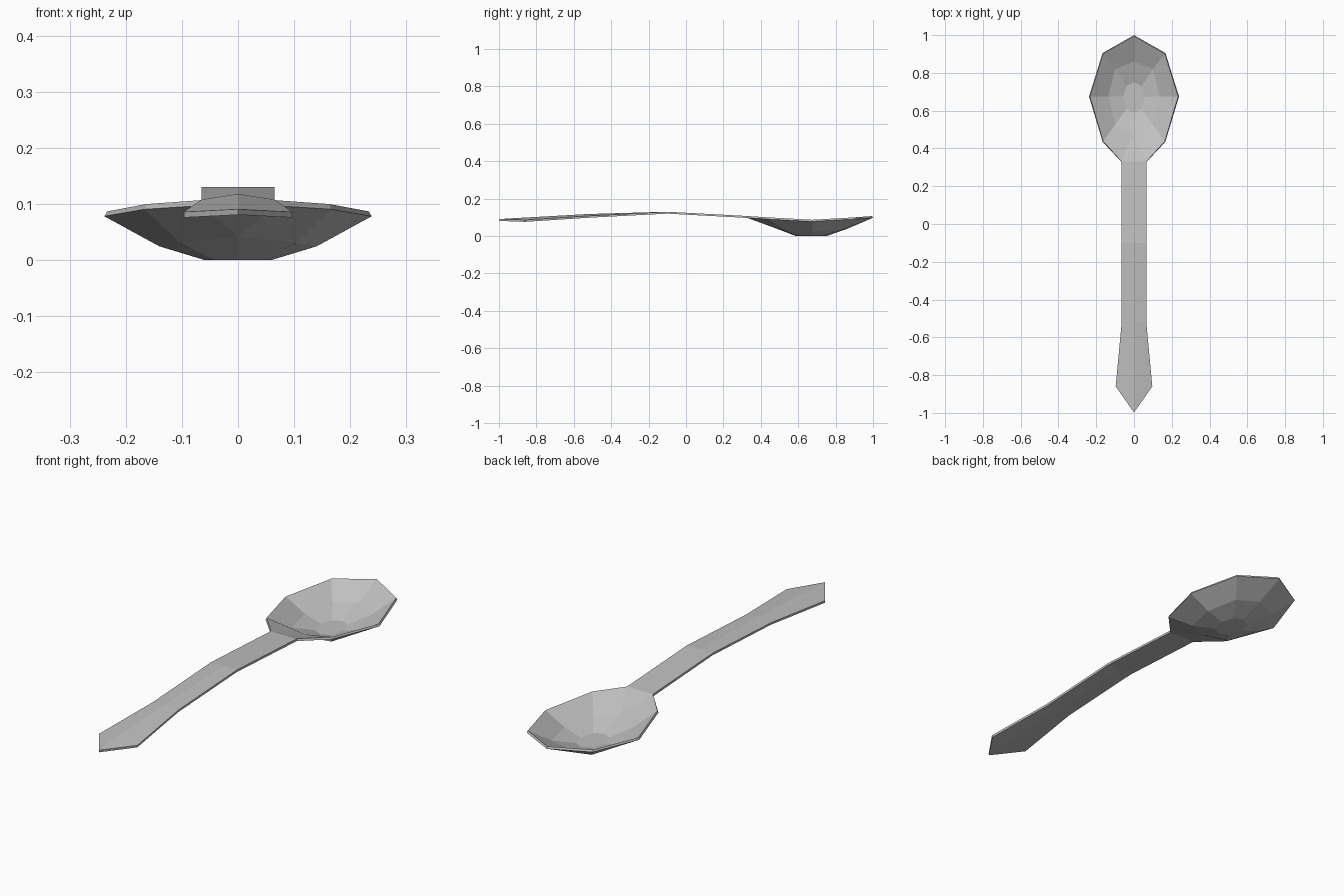
import bpy
import bmesh

cube = bpy.data.objects.get("Cube")
if cube:
    bpy.data.objects.remove(cube, do_unlink=True)

steel = bpy.data.materials.new("grey_metal")
steel.use_nodes = True
grey = (0.53, 0.53, 0.53, 1)
steel.diffuse_color = grey
steel.node_tree.nodes["Principled BSDF"].inputs["Base Color"].default_value = grey

bm = bmesh.new()


def points(coords):
    return [bm.verts.new(c) for c in coords]


def top_face(verts):
    """Add a face whose normal points up."""
    face = bm.faces.new(verts)
    face.normal_update()
    if face.normal.z < 0:
        face.normal_flip()


def strip(a, b):
    """Bridge two rows of points with quads."""
    for i in range(len(a) - 1):
        top_face([a[i], a[i + 1], b[i + 1], b[i]])


# Bowl: half rings from the far end round to the handle side
rim = points([(0, 0.995, 0.107), (0.163, 0.902, 0.1),
              (0.233, 0.675, 0.087), (0.163, 0.438, 0.1)])
middle = points([(0, 0.86, 0.049), (0.1, 0.82, 0.04), (0.136, 0.675, 0.034),
                 (0.1, 0.525, 0.04), (0, 0.48, 0.052)])
base = points([(0, 0.75, 0.01), (0.04, 0.73, 0.01), (0.057, 0.675, 0.01),
               (0.04, 0.61, 0.01), (0, 0.59, 0.01)])

# Handle: y, half width, centre height and edge height at each station
stations = [(0.33, 0.065, 0.107, 0.107),
            (-0.1, 0.065, 0.13, 0.13),
            (-0.52, 0.065, 0.118, 0.108),
            (-0.86, 0.097, 0.099, 0.086)]
ridge = points([(0, y, zc) for y, w, zc, ze in stations])
edge = points([(w, y, ze) for y, w, zc, ze in stations])
tip = points([(0, -0.998, 0.091)])[0]

strip(rim + [edge[0]], middle)
strip(middle, base)
top_face(base)
top_face([edge[0], ridge[0], middle[-1]])
strip(ridge, edge)
top_face([ridge[-1], edge[-1], tip])

mesh = bpy.data.meshes.new("spoon")
bm.to_mesh(mesh)
bm.free()
mesh.materials.append(steel)
spoon = bpy.data.objects.new("spoon", mesh)
bpy.context.collection.objects.link(spoon)

# Mirror the half shell, then thicken it downward
mirror = spoon.modifiers.new("mirror", "MIRROR")
mirror.use_axis[0] = True
shell = spoon.modifiers.new("thickness", "SOLIDIFY")
shell.thickness = 0.01
shell.offset = -1
shell.use_even_offset = True
